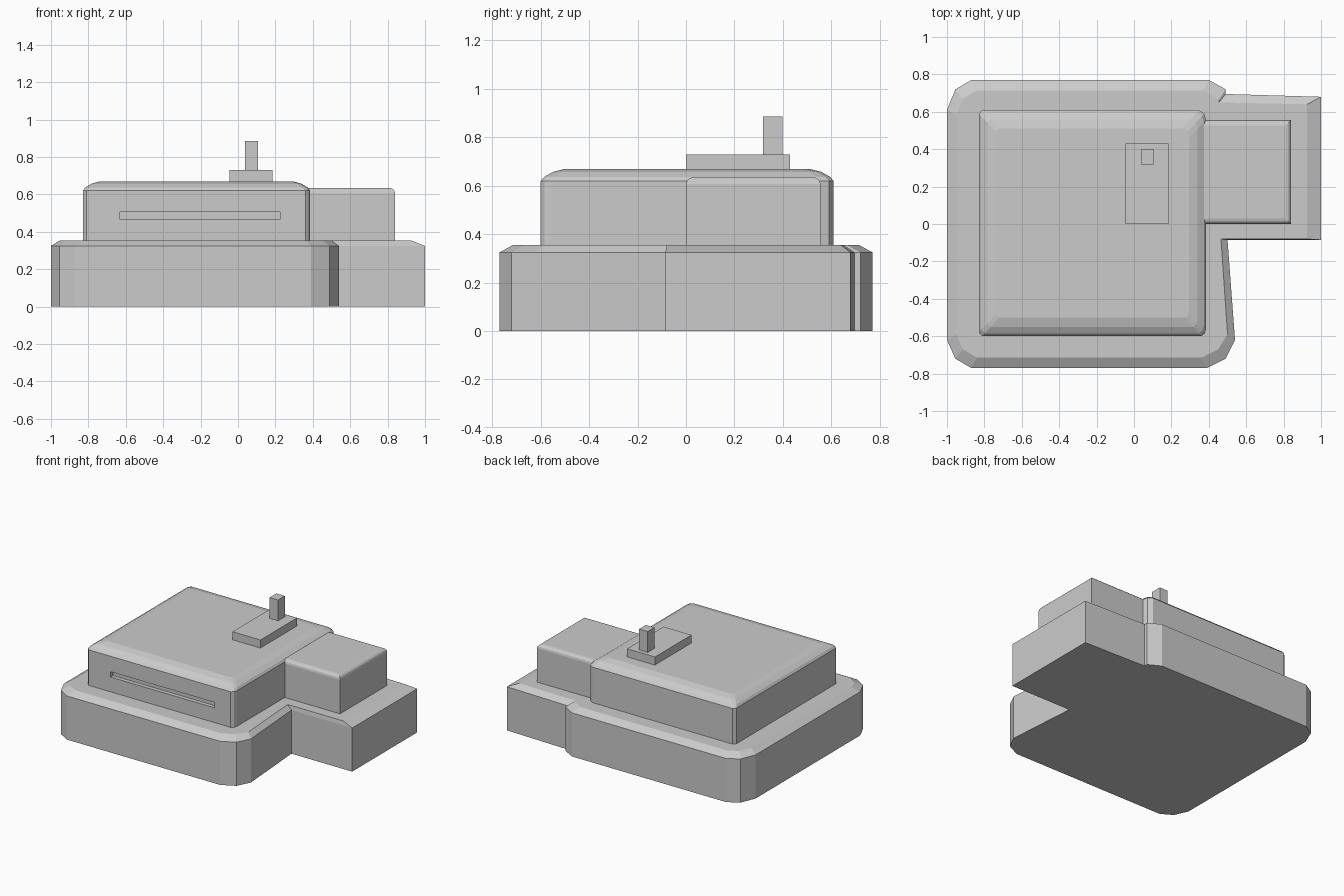
import bpy, bmesh

if "Cube" in bpy.data.objects:
    bpy.data.objects.remove(bpy.data.objects["Cube"])


def make_object(name, bm):
    bmesh.ops.recalc_face_normals(bm, faces=bm.faces)
    mesh = bpy.data.meshes.new(name)
    bm.to_mesh(mesh)
    bm.free()
    obj = bpy.data.objects.new(name, mesh)
    bpy.context.collection.objects.link(obj)
    return obj


def loft(name, rings):
    """Skin a stack of (outline, z) rings and cap both ends."""
    bm = bmesh.new()
    loops = [[bm.verts.new((x, y, z)) for x, y in pts] for pts, z in rings]
    n = len(loops[0])
    for a, b in zip(loops, loops[1:]):
        for i in range(n):
            j = (i + 1) % n
            bm.faces.new((a[i], a[j], b[j], b[i]))
    bm.faces.new(loops[0])
    bm.faces.new(loops[-1])
    return make_object(name, bm)


def box(name, x0, x1, y0, y1, z0, z1):
    outline = [(x0, y0), (x1, y0), (x1, y1), (x0, y1)]
    return loft(name, [(outline, z0), (outline, z1)])


# Base plinth with a sloping top rim
outer = [(-1, -.62), (-.955, -.72), (-.87, -.77), (.39, -.77), (.49, -.72),
         (.54, -.62), (.50, -.085), (1, -.085), (1, .68), (.49, .695),
         (.49, .72), (.40, .77), (-.87, .77), (-.955, .72), (-1, .61)]
inner = [(-.95, -.59), (-.915, -.67), (-.84, -.715), (.36, -.715), (.45, -.67),
         (.50, -.59), (.465, -.08), (.925, -.08), (.925, .64), (.455, .65),
         (.455, .665), (.37, .715), (-.84, .715), (-.915, .67), (-.95, .585)]
loft("base", [(outer, 0), (outer, .325), (inner, .355)])

# Main body with a crowned roof
cx, cy, hx, hy = -.222, .005, .607, .605
body_outline = [(-.81, -.6), (.36, -.6), (.378, -.585), (.385, -.56),
                (.385, .555), (.375, .59), (.345, .61), (-.81, .61),
                (-.829, .59), (-.829, -.58)]


def inset(dx, dy):
    return [(cx + (x - cx) * (1 - dx / hx), cy + (y - cy) * (1 - dy / hy))
            for x, y in body_outline]


body = loft("body", [(body_outline, .34), (body_outline, .62),
                     (inset(.012, .015), .637), (inset(.045, .05), .657),
                     (inset(.09, .1), .67)])

# Recessed slot in the front
cutter = box("slot_cutter", -.63, .225, -.7, -.57, .465, .505)
cutter.hide_render = True
cutter.hide_viewport = True
cut = body.modifiers.new("slot", 'BOOLEAN')
cut.object = cutter
cut.solver = 'EXACT'

# Side block with rounded top edges
bm = bmesh.new()
bmesh.ops.create_cube(bm, size=1)
for v in bm.verts:
    v.co = (.595 + v.co.x * .49, .278 + v.co.y * .555, .4875 + v.co.z * .295)
top_edges = [e for e in bm.edges
             if all(v.co.z > .6 for v in e.verts)
             and any(v.co.x > .5 for v in e.verts)]
bmesh.ops.bevel(bm, geom=top_edges, offset=.028, segments=3, profile=.5,
                affect='EDGES')
make_object("side_block", bm)

# Roof plate and post
box("roof_plate", -.045, .185, 0, .43, .66, .73)
box("roof_post", .037, .107, .318, .398, .73, .885)
